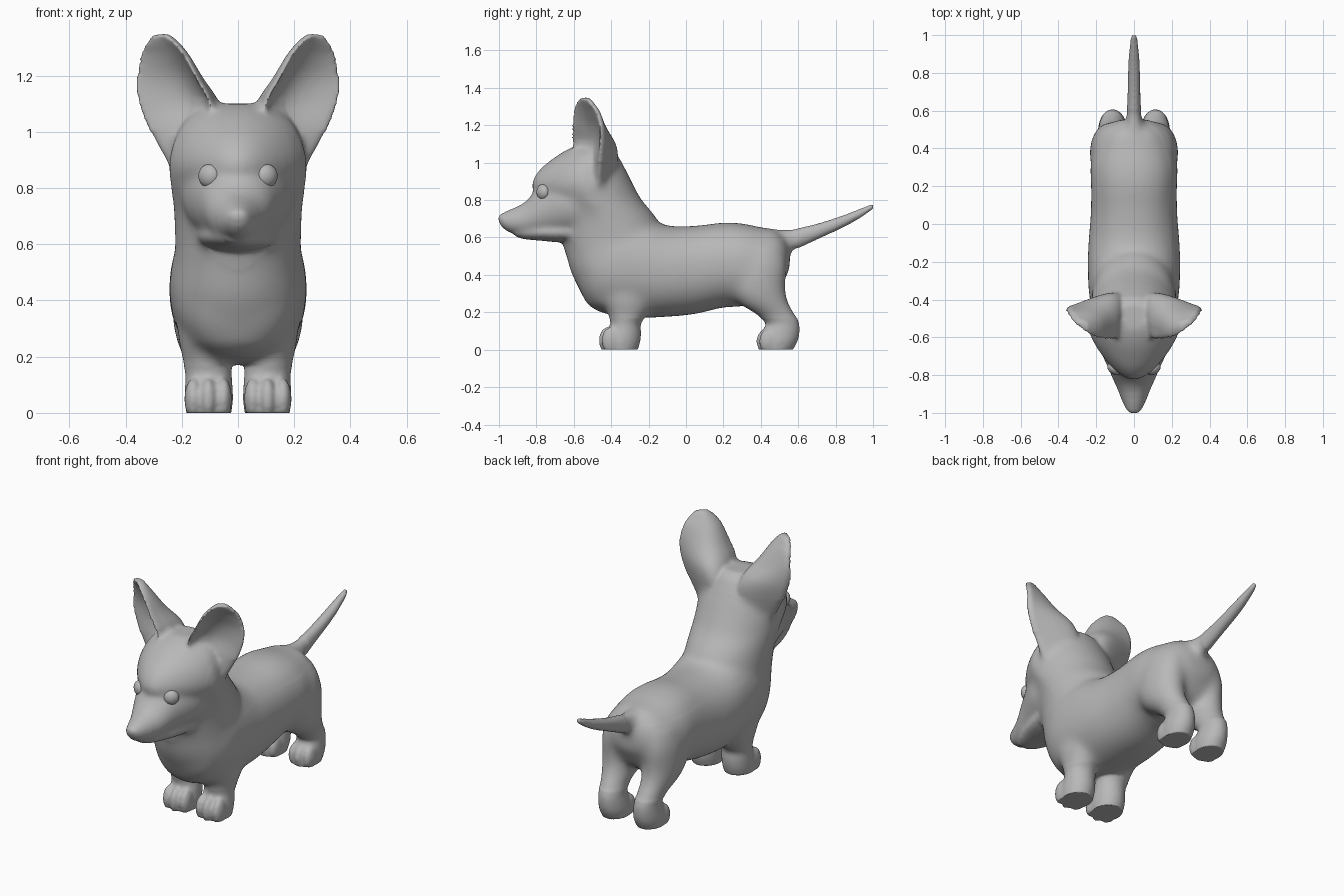
import bpy, bmesh, math
from mathutils import Vector

if "Cube" in bpy.data.objects:
    bpy.data.objects.remove(bpy.data.objects["Cube"])

coat = bpy.data.materials.new("grey coat")
coat.diffuse_color = (0.48, 0.48, 0.48, 1)
coat.use_nodes = True
coat.node_tree.nodes["Principled BSDF"].inputs["Base Color"].default_value = coat.diffuse_color
skin = bmesh.new()          # every soft part is gathered here, then fused


def spline(rows, steps=5):
    """Catmull-Rom interpolation through rows of numbers."""
    out = []
    for i in range(len(rows) - 1):
        a, b, c, d = (rows[min(max(k, 0), len(rows) - 1)] for k in (i - 1, i, i + 1, i + 2))
        for s in range(steps):
            t = s / steps
            out.append([q + .5 * t * (r - p + t * (2*p - 5*q + 4*r - e + t * (3*(q - r) + e - p)))
                        for p, q, r, e in zip(a, b, c, d)])
    return out + [list(rows[-1])]


def bridge(rings):
    """Skin closed rings of points and cap both ends."""
    loops = [[skin.verts.new(p) for p in ring] for ring in rings]
    n = len(loops[0])
    for a, b in zip(loops, loops[1:]):
        for i in range(n):
            skin.faces.new((a[i], a[(i + 1) % n], b[(i + 1) % n], b[i]))
    skin.faces.new(loops[0][::-1])
    skin.faces.new(loops[-1])


def oval(rx, ry, n=32, power=2.0, taper=0.0):
    for i in range(n):
        c, s = math.cos(math.tau * i / n), math.sin(math.tau * i / n)
        yield (rx * math.copysign(abs(c) ** (2 / power), c) * (1 + taper * min(0, s)),
               ry * math.copysign(abs(s) ** (2 / power), s))


def loft_y(rows, power=2.0):
    """Rows: y, bottom z, top z, half width."""
    bridge([[(u, y, (lo + hi) / 2 + v) for u, v in oval(w, (hi - lo) / 2, power=power)]
            for y, lo, hi, w in spline(rows)])


def loft_z(rows, side=1):
    """Rows: z, front y, back y, centre x, half width, taper to the front."""
    bridge([[(side * (cx + u), (f + b) / 2 + v, z) for u, v in oval(w, (b - f) / 2, taper=tp)]
            for z, f, b, cx, w, tp in spline([r if len(r) > 5 else (*r, 0) for r in rows])])


def ball(centre, size):
    new = bmesh.ops.create_uvsphere(skin, u_segments=20, v_segments=12, radius=1)["verts"]
    for v in new:
        v.co = Vector(centre) + Vector(a * b for a, b in zip(v.co, size))


# torso
loft_y([(-.585, .38, .48, .08), (-.56, .30, .60, .14), (-.50, .22, .68, .195),
        (-.40, .185, .74, .235), (-.25, .17, .72, .245), (-.10, .175, .665, .242),
        (.05, .19, .663, .23), (.20, .225, .68, .228), (.30, .23, .675, .232),
        (.40, .26, .655, .212), (.48, .30, .64, .182), (.53, .38, .59, .135),
        (.555, .43, .53, .07)], 2.2)
# neck and skull
loft_z([(.24, -.53, -.2, 0, .17), (.32, -.57, -.15, 0, .21), (.42, -.618, -.10, 0, .235),
        (.55, -.655, -.08, 0, .225), (.70, -.72, -.155, 0, .228, .2),
        (.80, -.79, -.235, 0, .24, .34), (.88, -.825, -.28, 0, .247, .36),
        (.96, -.785, -.32, 0, .232, .34), (1.03, -.70, -.36, 0, .195, .25),
        (1.075, -.625, -.39, 0, .145, .15), (1.10, -.56, -.43, 0, .09, .1)])
# muzzle, lower jaw and nose
loft_y([(-.50, .59, .95, .20), (-.60, .594, .96, .20), (-.68, .596, .95, .175),
        (-.75, .597, .91, .143), (-.80, .60, .86, .122), (-.85, .603, .80, .10),
        (-.90, .612, .767, .078), (-.95, .63, .745, .057), (-.98, .652, .73, .042),
        (-.995, .67, .715, .025)])
loft_y([(-.55, .57, .70, .16), (-.68, .574, .68, .138), (-.78, .583, .67, .11),
        (-.87, .592, .65, .07), (-.915, .607, .64, .038)])
ball((0, -.975, .70), (.042, .03, .03))
# tail
loft_y([(.36, .44, .655, .13), (.43, .47, .65, .085), (.49, .495, .645, .06),
        (.55, .518, .645, .045), (.62, .55, .655, .037), (.72, .597, .68, .034),
        (.82, .643, .712, .032), (.91, .69, .746, .027), (.98, .736, .774, .019),
        (1.004, .755, .785, .013)])

for side in (-1, 1):
    # front leg
    loft_z([(-.02, -.435, -.265, .104, .077), (.04, -.445, -.245, .104, .086),
            (.09, -.425, -.24, .104, .085), (.14, -.405, -.24, .105, .083),
            (.20, -.42, -.20, .112, .088), (.28, -.45, -.17, .118, .096),
            (.42, -.44, -.2, .11, .09)], side)
    # hind leg
    loft_z([(-.02, .395, .56, .112, .068), (.04, .39, .595, .112, .078),
            (.09, .40, .607, .113, .075), (.14, .425, .605, .115, .068),
            (.19, .37, .585, .12, .074), (.25, .28, .55, .127, .09),
            (.33, .23, .532, .131, .102), (.45, .22, .54, .125, .105),
            (.55, .26, .52, .11, .09)], side)
    # toes
    for dx, dy in ((-.054, .012), (0, -.003), (.054, .012)):
        ball((side * (.106 + dx), -.413 + dy, .05), (.031, .052, .073))
        ball((side * (.113 + dx * .9), .428 + dy, .045), (.029, .05, .065))
    # cupped ear: inner rim, outer rim, depth of the back, depth of the cup
    rings = []
    for z, ax, ay, bx, by, back, cup in spline([
            (.84, .13, -.50, .225, -.46, .08, .0), (.92, .11, -.56, .27, -.46, .15, .02),
            (1.0, .09, -.60, .312, -.455, .19, .04), (1.1, .095, -.605, .348, -.45, .17, .07),
            (1.19, .143, -.605, .356, -.45, .105, .065), (1.27, .185, -.598, .342, -.47, .06, .035),
            (1.315, .218, -.582, .322, -.50, .035, .015), (1.348, .255, -.56, .295, -.525, .015, .0)]):
        a, b = Vector((ax, ay, z)), Vector((bx, by, z))
        rear = Vector((a.y - b.y, b.x - a.x, 0)).normalized()
        arc = [(k / 12, math.sin(math.pi * (k / 12) ** .75)) for k in range(13)]
        ring = [a.lerp(b, t) + rear * (back * h + .016) for t, h in arc]
        ring += [a.lerp(b, t) + rear * (cup * h - .014) for t, h in reversed(arc)]
        rings.append([(side * p.x, p.y, p.z) for p in ring])
    bridge(rings)

# fuse into one skin
bmesh.ops.recalc_face_normals(skin, faces=skin.faces)
raw = bpy.data.meshes.new("dog_body")
skin.to_mesh(raw)
body = bpy.data.objects.new("dog_body", raw)
bpy.context.collection.objects.link(body)
remesh = body.modifiers.new("fuse", 'REMESH')
remesh.mode, remesh.voxel_size = 'VOXEL', .009
fused = bpy.data.meshes.new_from_object(body.evaluated_get(bpy.context.evaluated_depsgraph_get()))
body.modifiers.clear()
body.data = fused

# soften: lightly everywhere, strongly where limbs, ears and neck join
bm = bmesh.new()
bm.from_mesh(fused)


def soften(verts, times):
    for _ in range(times):
        bmesh.ops.smooth_vert(bm, verts=verts, factor=.5, use_axis_x=True, use_axis_y=True, use_axis_z=True)


soften(bm.verts[:], 5)
soften([v for v in bm.verts if .17 < v.co.z < .62 and -.64 < v.co.y < .6], 40)
soften([v for v in bm.verts if .58 < v.co.z < 1.0 and -.62 < v.co.y < .6], 25)
soften([v for v in bm.verts if .60 < v.co.z < 1.12 and -.90 < v.co.y < -.5 and abs(v.co.x) < .22], 14)
for v in bm.verts:                       # flat soles
    v.co.z = max(v.co.z, 0)
for f in bm.faces:
    f.smooth = True
bm.to_mesh(fused)
fused.materials.clear()
fused.materials.append(coat)

# eyes
for side, label in ((-1, "left"), (1, "right")):
    bpy.ops.mesh.primitive_uv_sphere_add(segments=24, ring_count=16, radius=1,
                                         location=(side * .102, -.764, .843),
                                         rotation=(0, 0, side * .6))
    eye = bpy.context.object
    eye.name = label + "_eye"
    eye.scale = (.042, .032, .042)
    eye.data.materials.append(coat)
    bpy.ops.object.shade_smooth()
